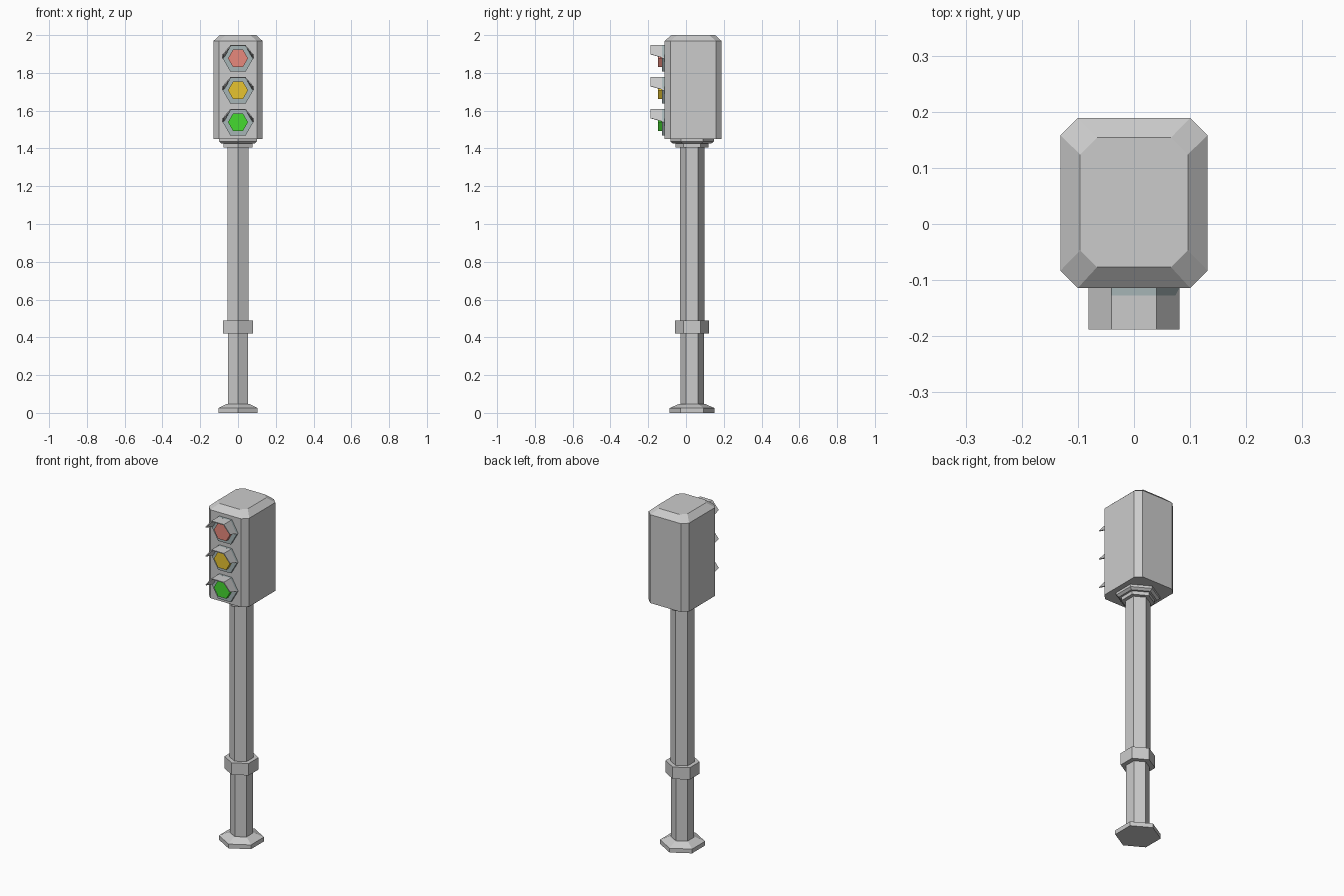
import bpy, bmesh
from math import sin, cos, radians

if "Cube" in bpy.data.objects:
    bpy.data.objects.remove(bpy.data.objects["Cube"])

PY = 0.032  # pole axis y


def loft(name, rings, colour=None):
    """Skin a stack of equal-length rings and cap both ends."""
    bm = bmesh.new()
    loops = [[bm.verts.new(p) for p in ring] for ring in rings]
    n = len(loops[0])
    for a, b in zip(loops, loops[1:]):
        for i in range(n):
            j = (i + 1) % n
            bm.faces.new((a[i], a[j], b[j], b[i]))
    bm.faces.new(loops[0][::-1])
    bm.faces.new(loops[-1])
    bmesh.ops.recalc_face_normals(bm, faces=bm.faces)
    mesh = bpy.data.meshes.new(name)
    bm.to_mesh(mesh)
    bm.free()
    if colour:
        mat = bpy.data.materials.new(name + "_colour")
        mat.diffuse_color = (*colour, 1)
        mat.use_nodes = True
        mat.node_tree.nodes["Principled BSDF"].inputs["Base Color"].default_value = mat.diffuse_color
        mesh.materials.append(mat)
    obj = bpy.data.objects.new(name, mesh)
    bpy.context.collection.objects.link(obj)
    return obj


def hexagon(r, offset=0):
    return [(r * cos(radians(60 * i + offset)), r * sin(radians(60 * i + offset)))
            for i in range(6)]


def post(name, profile):
    """Hexagonal turned part on the pole axis from (radius, z) pairs."""
    return loft(name, [[(x, y + PY, z) for x, y in hexagon(r, 30)] for r, z in profile])


def disc(name, profile, zc, colour):
    """Hexagonal part facing the front from (radius, y) pairs."""
    return loft(name, [[(x, y, z + zc) for x, z in hexagon(r)] for r, y in profile], colour)


def octagon(hx, y0, y1, c, z):
    """Rectangle with cut corners."""
    right = [(hx - c, y0), (hx, y0 + c), (hx, y1 - c), (hx - c, y1)]
    return [(x, y, z) for x, y in right + [(-x, y) for x, y in right[::-1]]]


# Pole with foot, collar and stepped flange
post("base", [(0.12, 0), (0.12, 0.025), (0.07, 0.047)])
post("lower_pole", [(0.062, 0.04), (0.062, 0.43)])
post("collar", [(0.091, 0.42), (0.091, 0.49)])
post("upper_pole", [(0.065, 0.48), (0.065, 1.42)])
post("flange_lower", [(0.088, 1.405), (0.088, 1.43)])
post("flange_upper", [(0.1, 1.425), (0.115, 1.436), (0.115, 1.455)])

# Signal housing with cut corners and a bevelled top
loft("housing", [octagon(0.131, -0.114, 0.189, 0.031, 1.45),
                 octagon(0.131, -0.114, 0.189, 0.031, 1.968),
                 octagon(0.096, -0.077, 0.154, 0.03, 2.0)])

# Lamps: back plate, lens and flared hood
LAMPS = [("red", 1.877, (0.8, 0.25, 0.2)),
         ("amber", 1.708, (0.8, 0.55, 0.03)),
         ("green", 1.539, (0.06, 0.7, 0.03))]
T = 0.005  # hood thickness
for label, zc, colour in LAMPS:
    disc(label + "_plate", [(0.081, -0.11), (0.081, -0.127)], zc, (0.38, 0.46, 0.47))
    disc(label + "_lens", [(0.053, -0.12), (0.053, -0.148)], zc, colour)
    back = [(0.081, 0), (0.0405, 0.07), (-0.0405, 0.07), (-0.081, 0)]
    front = [(0.081, 0.022), (0.0405, 0.07), (-0.0405, 0.07), (-0.081, 0.022)]
    rings = []
    for b, f in zip(back, front):
        s = 1 - T / 0.07
        rings.append([(b[0], -0.114, zc + b[1]), (f[0], -0.188, zc + f[1]),
                      (f[0] * s, -0.188, zc + f[1] * s), (b[0] * s, -0.114, zc + b[1] * s)])
    loft(label + "_hood", rings)
